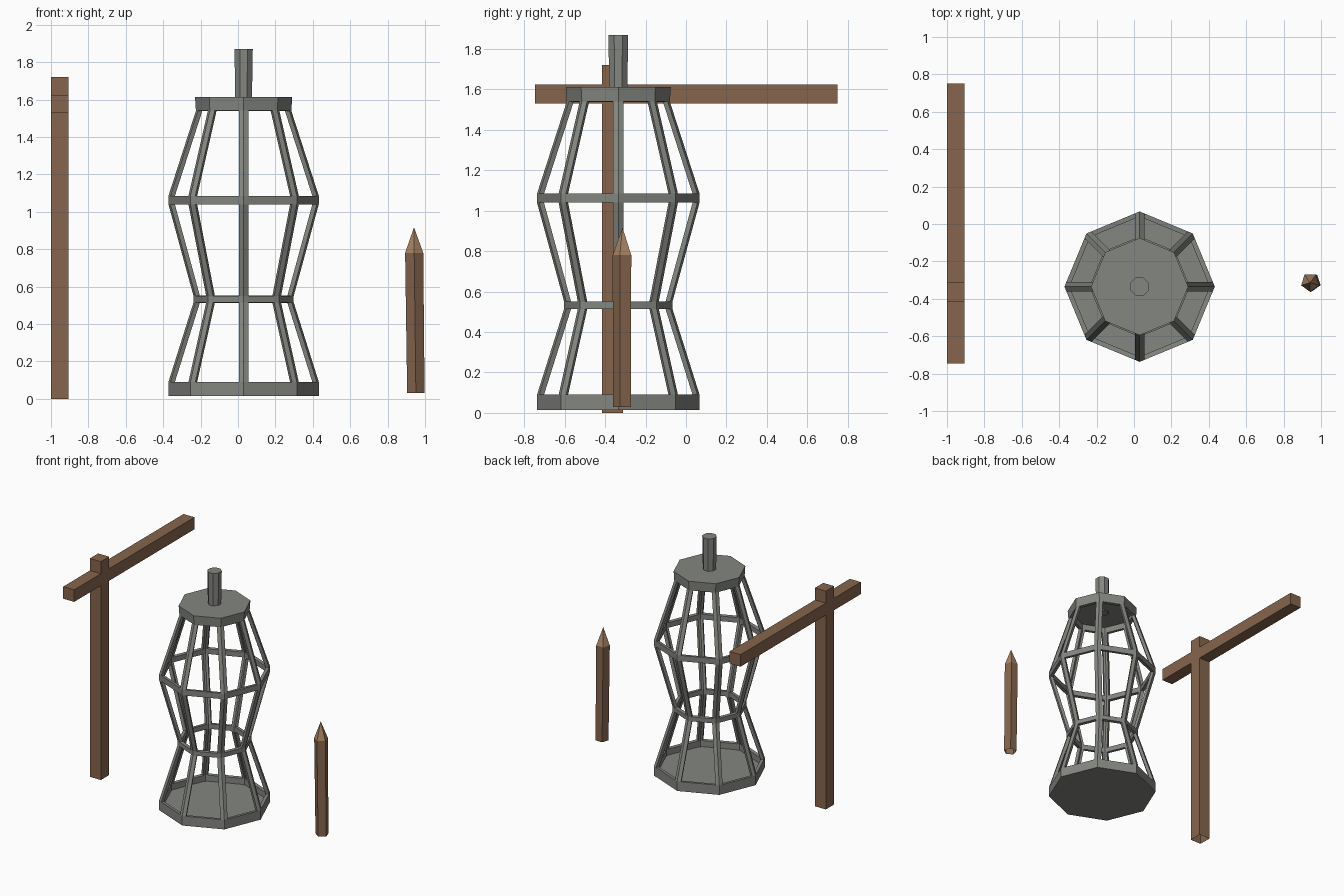
import bpy, bmesh
from math import cos, sin, pi
from mathutils import Vector

if "Cube" in bpy.data.objects:
    bpy.data.objects.remove(bpy.data.objects["Cube"])


def material(name, rgb):
    m = bpy.data.materials.new(name)
    m.diffuse_color = (*rgb, 1)
    m.use_nodes = True
    m.node_tree.nodes["Principled BSDF"].inputs["Base Color"].default_value = m.diffuse_color
    return m


IRON = material("iron", (0.23, 0.24, 0.22))
WOOD = material("wood", (0.24, 0.13, 0.075))
CUT_WOOD = material("cut_wood", (0.39, 0.23, 0.13))


def finish(name, bm, *mats, fix_normals=True):
    if fix_normals:
        bmesh.ops.recalc_face_normals(bm, faces=bm.faces)
    mesh = bpy.data.meshes.new(name)
    bm.to_mesh(mesh)
    bm.free()
    for m in mats:
        mesh.materials.append(m)
    ob = bpy.data.objects.new(name, mesh)
    bpy.context.collection.objects.link(ob)
    return ob


def ring(bm, cx, cy, z, r, n, start):
    return [bm.verts.new((cx + r * cos(start + 2 * pi * i / n),
                          cy + r * sin(start + 2 * pi * i / n), z)) for i in range(n)]


def bridge(bm, a, b):
    n = len(a)
    return [bm.faces.new((a[i], a[(i + 1) % n], b[(i + 1) % n], b[i])) for i in range(n)]


CX, CY = 0.03, -0.335

# cage: octagonal shell with solid bands, open panels between corner bars
bm = bmesh.new()
BAR = 0.028
profile = [(0.015, 0.402), (0.09, 0.402), (0.515, 0.268), (0.55, 0.268),
           (1.04, 0.402), (1.085, 0.402), (1.54, 0.255), (1.613, 0.26)]
levels = []
for z, r in profile:
    corners = [Vector((CX + r * cos(k * pi / 4), CY + r * sin(k * pi / 4), z)) for k in range(8)]
    loop = []
    for k in range(8):
        a, b = corners[k], corners[(k + 1) % 8]
        step = (b - a).normalized() * BAR
        loop += [bm.verts.new(p) for p in (a, a + step, b - step)]
    levels.append(loop)
for j in range(len(levels) - 1):
    lo, hi = levels[j], levels[j + 1]
    for i in range(24):
        if j % 2 == 1 and i % 3 == 1:
            continue
        n = (i + 1) % 24
        bm.faces.new((lo[i], lo[n], hi[n], hi[i]))
bm.faces.new(levels[0][::-1])
bm.faces.new(levels[-1])
cage = finish("cage", bm, IRON, fix_normals=False)
mod = cage.modifiers.new("thickness", 'SOLIDIFY')
mod.thickness = 0.025
mod.offset = -1
mod.use_even_offset = True

# hanging peg on the cage top
bm = bmesh.new()
base = ring(bm, CX, CY, 1.58, 0.048, 8, pi / 8)
top = ring(bm, CX, CY, 1.87, 0.053, 8, pi / 8)
bridge(bm, base, top)
bm.faces.new(base[::-1])
bm.faces.new(top)
finish("cage_peg", bm, IRON)

# gallows: square post, arms extruded from its upper section, open foot
bm = bmesh.new()
x0, x1, y0, y1 = -1.0, -0.905, -0.415, -0.312
rows = [[bm.verts.new((x, y, z)) for x, y in ((x0, y0), (x1, y0), (x1, y1), (x0, y1))]
        for z in (0, 1.53, 1.625, 1.72)]
sides = [bridge(bm, rows[j], rows[j + 1]) for j in range(3)]
bm.faces.new(rows[-1])
for face, y_end in ((sides[1][0], -0.747), (sides[1][2], 0.75)):
    new = bmesh.ops.extrude_discrete_faces(bm, faces=[face])["faces"][0]
    for v in new.verts:
        v.co.y = y_end
finish("gallows", bm, WOOD)

# stake: slightly leaning five-sided shaft with a sharpened tip, open foot
bm = bmesh.new()
foot = ring(bm, 0.951, -0.312, 0.03, 0.049, 5, -pi / 2)
neck = ring(bm, 0.942, -0.312, 0.78, 0.051, 5, -pi / 2)
bridge(bm, foot, neck)
apex = bm.verts.new((0.941, -0.314, 0.917))
for i in range(5):
    bm.faces.new((neck[i], neck[(i + 1) % 5], apex)).material_index = 1
finish("stake", bm, WOOD, CUT_WOOD)
